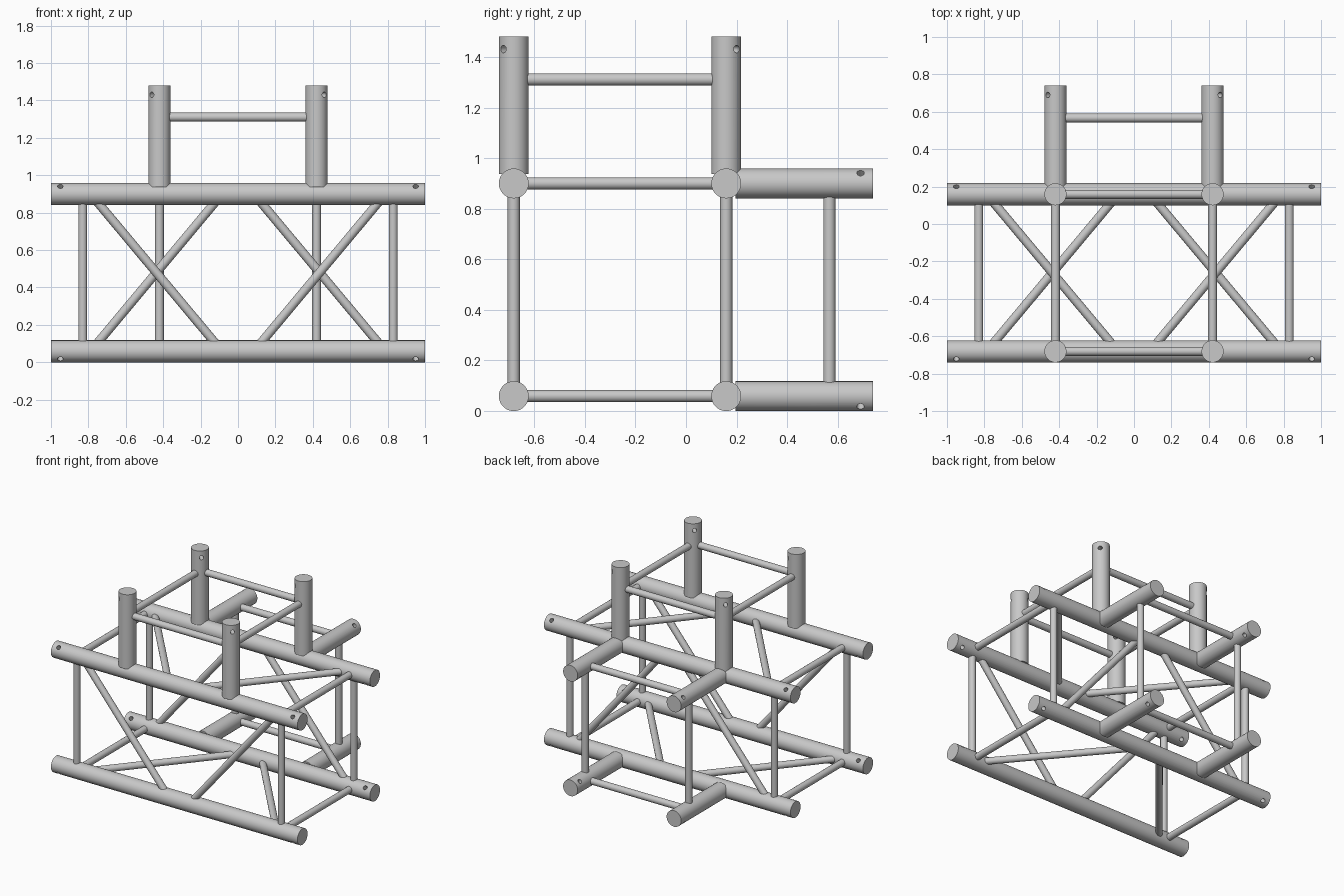
import bpy
from math import radians
from mathutils import Vector

if "Cube" in bpy.data.objects:
    bpy.data.objects.remove(bpy.data.objects["Cube"], do_unlink=True)

TUBE_R, ROD_R, HOLE_R = 0.059, 0.024, 0.015
FRONT, BACK = -0.681, 0.159         # chord positions in y
LOW, HIGH = 0.059, 0.9              # chord positions in z
TOP, REAR = 1.481, 0.74             # ends of posts and stubs
POST_X, END_X = 0.42, 0.83
EMBED = 0.037                       # how far joints reach past a tube axis

steel = bpy.data.materials.new("light_grey_steel")
steel.use_nodes = True
steel.diffuse_color = (0.58, 0.58, 0.58, 1)
steel.node_tree.nodes["Principled BSDF"].inputs["Base Color"].default_value = (0.58, 0.58, 0.58, 1)


def cylinder(name, a, b, radius, sides):
    """Closed cylinder from point a to point b."""
    a, b = Vector(a), Vector(b)
    axis = b - a
    bpy.ops.mesh.primitive_cylinder_add(vertices=sides, radius=radius, depth=axis.length,
                                        location=(a + b) / 2,
                                        rotation=axis.to_track_quat('Z', 'Y').to_euler())
    obj = bpy.context.object
    obj.name = name
    obj.data.materials.append(steel)
    return obj


def smooth():
    bpy.ops.object.shade_smooth_by_angle(angle=radians(30))


def rod(name, a, b):
    """Thin brace between two tube axes, ending just inside the tubes."""
    a, b = Vector(a), Vector(b)
    inset = (b - a).normalized() * EMBED
    cylinder(name, a + inset, b - inset, ROD_R, 24)
    smooth()


def tube(name, a, b, holes):
    """Thick tube with pin holes drilled through; holes = (centre, direction)."""
    obj = cylinder(name, a, b, TUBE_R, 48)
    for centre, direction in holes:
        offset = Vector(direction).normalized() * TUBE_R * 1.5
        drill = cylinder("drill", Vector(centre) - offset, Vector(centre) + offset, HOLE_R, 16)
        drill.hide_render = True
        bpy.ops.object.select_all(action='DESELECT')
        obj.select_set(True)
        bpy.context.view_layer.objects.active = obj
        cut = obj.modifiers.new("pin_hole", 'BOOLEAN')
        cut.operation = 'DIFFERENCE'
        cut.solver = 'EXACT'
        cut.object = drill
        bpy.ops.object.modifier_apply(modifier=cut.name)
        bpy.data.objects.remove(drill, do_unlink=True)
    smooth()


rows = (("front", FRONT, -1), ("back", BACK, 1))
levels = (("lower", LOW, -1), ("upper", HIGH, 1))
sides = (("right", -1), ("left", 1))

# Four long chords with diagonal pin holes near both ends
for row, y, sy in rows:
    for level, z, sz in levels:
        tube(f"{level}_{row}_chord", (-1, y, z), (1, y, z),
             [((s * 0.95, y, z), (0, sy, sz)) for s in (-1, 1)])

for side, s in sides:
    px, ex = s * POST_X, s * END_X

    # Upright posts on the upper chords
    for row, y, sy in rows:
        tube(f"{side}_{row}_post", (px, y, HIGH + EMBED), (px, y, TOP),
             [((px, y, TOP - 0.05), (s, sy, 0))])
        rod(f"{side}_{row}_end_upright", (ex, y, LOW), (ex, y, HIGH))

    # Stubs pointing backward from the back chords
    for level, z, sz in levels:
        tube(f"{side}_{level}_stub", (px, BACK + EMBED, z), (px, REAR, z),
             [((px, REAR - 0.05, z), (s, 0, sz))])
        rod(f"{side}_{level}_end_crossbar", (ex, FRONT, z), (ex, BACK, z))

    rod(f"{side}_post_crossbar", (px, FRONT, 1.311), (px, BACK, 1.311))
    rod(f"{side}_stub_upright", (px, 0.567, LOW), (px, 0.567, HIGH))

    # Diagonal braces, one per face on each side, from outer to inner point
    outer, inner = s * 0.788, s * 0.085
    for face, (y1, z1), (y2, z2) in (
            ("front", (FRONT, HIGH), (FRONT, LOW)),
            ("back", (BACK, LOW), (BACK, HIGH)),
            ("top", (BACK, HIGH), (FRONT, HIGH)),
            ("bottom", (FRONT, LOW), (BACK, LOW))):
        rod(f"{side}_{face}_diagonal", (outer, y1, z1), (inner, y2, z2))

# Rods joining the posts and the stubs across the width
for row, y, sy in rows:
    rod(f"{row}_post_rail", (-POST_X, y, 1.311), (POST_X, y, 1.311))
for level, z, sz in levels:
    rod(f"{level}_stub_rail", (-POST_X, 0.567, z), (POST_X, 0.567, z))
